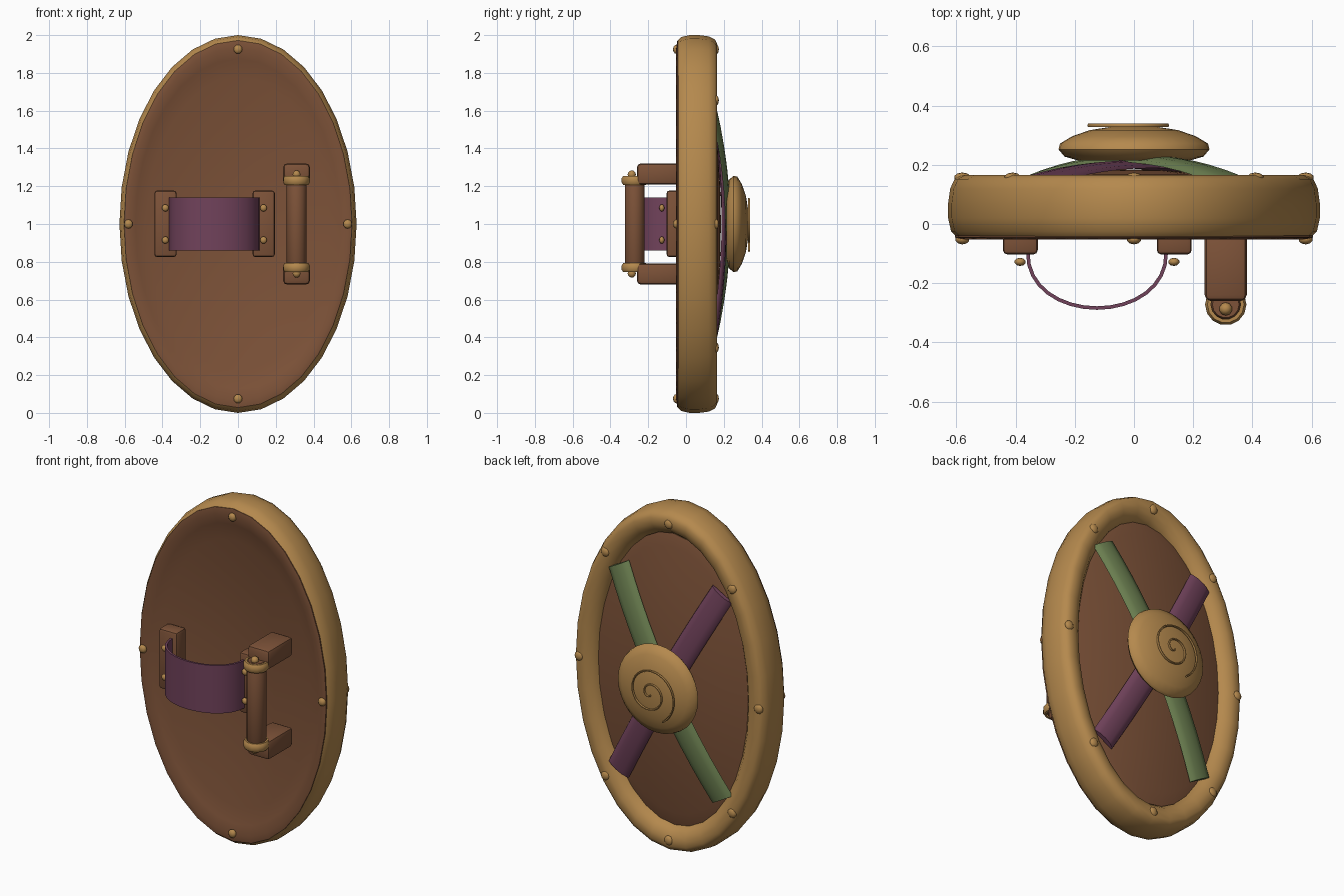
import bpy, bmesh, math
from mathutils import Vector

if "Cube" in bpy.data.objects:
    bpy.data.objects.remove(bpy.data.objects["Cube"])


def material(name, rgb):
    m = bpy.data.materials.new(name)
    m.diffuse_color = (*rgb, 1)
    m.use_nodes = True
    m.node_tree.nodes["Principled BSDF"].inputs["Base Color"].default_value = m.diffuse_color
    return m


GOLD = material("gold", (0.46, 0.25, 0.075))
BROWN = material("brown leather", (0.205, 0.085, 0.040))
PURPLE = material("purple cloth", (0.165, 0.055, 0.105))
GREEN = material("green cloth", (0.150, 0.215, 0.082))


def finish(bm, name, mat, angle=50):
    bmesh.ops.remove_doubles(bm, verts=bm.verts, dist=1e-5)
    bmesh.ops.recalc_face_normals(bm, faces=bm.faces)
    me = bpy.data.meshes.new(name)
    bm.to_mesh(me)
    bm.free()
    ob = bpy.data.objects.new(name, me)
    bpy.context.collection.objects.link(ob)
    me.materials.append(mat)
    bpy.ops.object.select_all(action='DESELECT')
    ob.select_set(True)
    bpy.context.view_layer.objects.active = ob
    bpy.ops.object.shade_smooth_by_angle(angle=math.radians(angle))
    return ob


def skin(bm, rows, wrap_rows, wrap_cols):
    """Quads between equally long rows of points."""
    v = [[bm.verts.new(p) for p in r] for r in rows]
    n, m = len(v), len(v[0])
    for i in range(n if wrap_rows else n - 1):
        for j in range(m if wrap_cols else m - 1):
            k, l = (i + 1) % n, (j + 1) % m
            bm.faces.new((v[i][j], v[k][j], v[k][l], v[i][l]))
    return v


def oval_lathe(name, mat, rings, closed, angle=50, segs=32):
    """Rings of (radius x, radius z, y) around the shield axis."""
    bm = bmesh.new()
    rows = [[(rx * math.cos(2 * math.pi * i / segs), y,
              1 + rz * math.sin(2 * math.pi * i / segs)) for i in range(segs)]
            for rx, rz, y in rings]
    skin(bm, rows, closed, True)
    bmesh.ops.dissolve_degenerate(bm, dist=1e-5, edges=bm.edges)
    return finish(bm, name, mat, angle)


def ball(name, mat, centre, radius, depth):
    """Flattened rivet facing along y."""
    bm = bmesh.new()
    bmesh.ops.create_uvsphere(bm, u_segments=10, v_segments=6, radius=1)
    for v in bm.verts:
        v.co = Vector(centre) + Vector((v.co.x * radius, v.co.y * depth, v.co.z * radius))
    return finish(bm, name, mat, 80)


def block(name, mat, lo, hi, bevel=0.015):
    bm = bmesh.new()
    bmesh.ops.create_cube(bm, size=1)
    lo, hi = Vector(lo), Vector(hi)
    for v in bm.verts:
        v.co = (lo + hi) / 2 + v.co * (hi - lo)
    bmesh.ops.bevel(bm, geom=bm.edges[:], offset=bevel, segments=2, profile=0.5,
                    affect='EDGES')
    return finish(bm, name, mat, 40)


def turned(name, mat, x, y, profile, segs=14):
    """Vertical lathe of (radius, z) points."""
    bm = bmesh.new()
    rows = [[(x + r * math.cos(2 * math.pi * i / segs),
              y + r * math.sin(2 * math.pi * i / segs), z) for i in range(segs)]
            for r, z in profile]
    skin(bm, rows, False, True)
    return finish(bm, name, mat)


# Shield rim: rounded section swept round the oval
section = [(0.028, -0.043), (0.01, -0.025), (0, 0.02), (0, 0.07), (0.007, 0.12),
           (0.022, 0.152), (0.045, 0.165), (0.085, 0.163), (0.12, 0.145),
           (0.145, 0.115), (0.155, 0.07), (0.13, 0.02), (0.06, -0.03)]
oval_lathe("rim", GOLD, [(0.628 - d, 1 - d, y) for d, y in section], True)

# Shield panel: domed outside, hollow inside
A, B = 0.604, 0.972
fr = [0, 0.2, 0.4, 0.6, 0.8, 0.9]
back = [(A * f, B * f, -0.05 + 0.09 * (1 - f * f)) for f in fr]
edge = [(A * 0.96, B * 0.96, -0.052), (A, B, -0.046), (A, B, 0.0), (A * 0.95, B * 0.95, 0.08)]
front = [(A * f, B * f, 0.08 + 0.105 * (1 - f * f)) for f in reversed(fr)]
oval_lathe("panel", BROWN, back + edge + front, False, 60)

# Rivets on both faces of the rim
for i in range(8):
    t = i * math.pi / 4
    c, s = math.cos(t), math.sin(t)
    ball("rim_rivet", GOLD, (0.58 * c, 0.158, 1 + 0.925 * s), 0.028, 0.016)
    if i % 2 == 0:
        ball("back_rivet", GOLD, (0.58 * c, -0.052, 1 + 0.925 * s), 0.024, 0.017)


# Crossed cloth bands bowed over the dome
def band(name, mat, side, peak):
    bm = bmesh.new()
    along = Vector((0.335 * side, 0, 0.6))
    across = Vector((0.6, 0, -0.335 * side)).normalized()
    shape = [(-0.073, -0.012), (-0.068, 0), (-0.035, 0.011), (0, 0.014), (0.035, 0.011),
             (0.068, 0), (0.073, -0.012)]
    rows = []
    for i in range(13):
        t = i / 6 - 1
        y = 0.15 + (peak - 0.164) * (1 - t * t)
        rows.append([Vector((0, y + h, 1)) + along * t + across * w for w, h in shape])
    v = skin(bm, rows, False, True)
    for r in (v[0], v[-1]):
        bm.faces.new(r)
    finish(bm, name, mat)


band("purple_band", PURPLE, -1, 0.215)
band("green_band", GREEN, 1, 0.235)

# Round boss in the middle
boss = [(0, 0.215), (0.19, 0.215), (0.235, 0.228), (0.255, 0.252), (0.25, 0.272),
        (0.21, 0.296), (0.15, 0.317), (0.08, 0.328), (0, 0.331)]
oval_lathe("boss", GOLD, [(r, r, y) for r, y in boss], False)

# Raised spiral on the boss
bm = bmesh.new()
rows = []
for i in range(73):
    t = i / 72
    a = math.radians(-60 + 720 * t)
    r = 0.158 * (1 - t) + 0.008
    out = Vector((-math.cos(a), 0, math.sin(a)))
    rows.append([Vector((0, 0.333, 1)) + out * (r + 0.005 * math.cos(k * math.pi / 3))
                 + Vector((0, 0.007 * math.sin(k * math.pi / 3), 0)) for k in range(6)])
v = skin(bm, rows, False, True)
for r in (v[0], v[-1]):
    bm.faces.new(r)
finish(bm, "boss_spiral", GOLD)

# Arm strap: thin arched sheet between two plates
bm = bmesh.new()
rows = []
for i in range(17):
    a = math.pi * i / 16
    c, s = math.cos(a), math.sin(a)
    rows.append([(-0.125 - (0.24 - d) * c, -0.095 - (0.195 - d) * s ** 0.9 if s > 1e-6 else -0.095, z)
                 for d, z in ((0, 0.86), (0, 1.14), (0.012, 1.14), (0.012, 0.86))])
v = skin(bm, rows, False, True)
for r in (v[0], v[-1]):
    bm.faces.new(r)
finish(bm, "arm_strap", PURPLE, 40)
for x0, xr in ((-0.443, -0.385), (0.077, 0.135)):
    block("strap_plate", BROWN, (x0, -0.103, 0.825), (x0 + 0.118, -0.01, 1.177))
    for z in (0.915, 1.085):
        ball("strap_rivet", GOLD, (xr, -0.128, z), 0.019, 0.014)

# Hand grip with mounts, collars and end knobs
HX, HY = 0.31, -0.272
turned("grip", BROWN, HX, HY, [(0, 0.745), (0.045, 0.745), (0.053, 0.76), (0.053, 1.24),
                               (0.045, 1.255), (0, 1.255)])
for s in (1, -1):
    z0, z1 = sorted((1 + s * 0.208, 1 + s * 0.32))
    block("grip_mount", BROWN, (0.239, -0.26, z0), (0.381, -0.03, z1), 0.02)
    collar = [(0.05, -0.024), (0.062, -0.024), (0.07, -0.012), (0.07, 0.012),
              (0.062, 0.024), (0.05, 0.024)]
    turned("grip_collar", GOLD, HX, HY, [(r, 1 + s * 0.231 + z) for r, z in collar])
    ball("grip_knob", GOLD, (HX, -0.287, 1 + s * 0.262), 0.022, 0.022)
